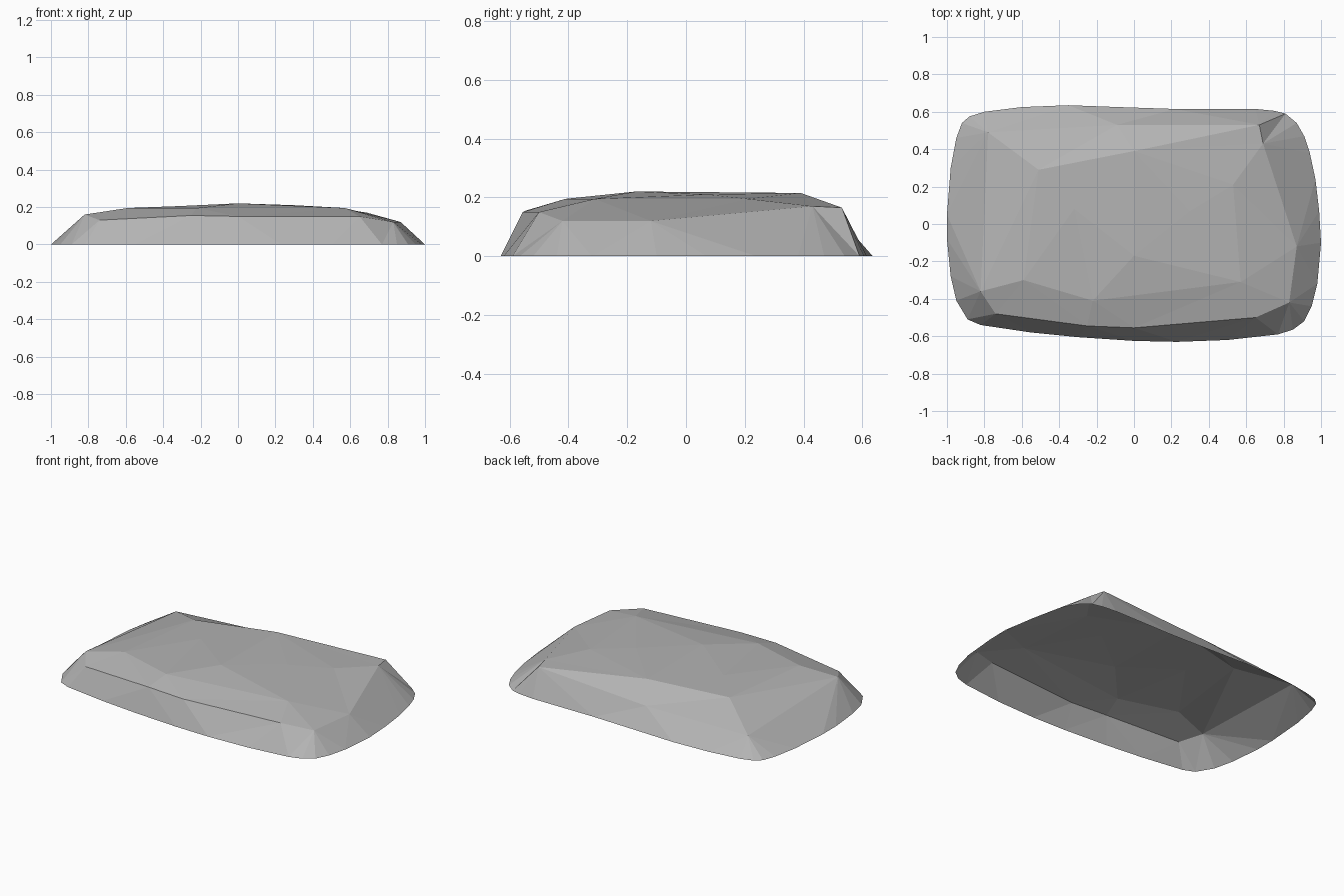
import bpy
import bmesh
from mathutils import Vector
from mathutils.geometry import delaunay_2d_cdt

default_cube = bpy.data.objects.get("Cube")
if default_cube:
    bpy.data.objects.remove(default_cube, do_unlink=True)


def make_material(name, colour):
    material = bpy.data.materials.new(name)
    material.use_nodes = True
    material.diffuse_color = colour
    shader = material.node_tree.nodes["Principled BSDF"]
    shader.inputs["Base Color"].default_value = colour
    shader.inputs["Roughness"].default_value = 0.9
    return material


def closed_loop(start, count):
    """Edges joining consecutive points into a ring."""
    return [(start + i, start + (i + 1) % count) for i in range(count)]


# Rounded footprint of the slab, resting on the ground
footprint = [
    (-.89, -.51), (-.82, -.54), (-.55, -.58), (-.3, -.605), (0, -.625),
    (.23, -.63), (.5, -.62), (.77, -.59), (.85, -.565), (.91, -.52),
    (.95, -.44), (.98, -.32), (1, -.1), (.99, .07), (.97, .24),
    (.94, .38), (.91, .47), (.87, .54), (.81, .59), (.75, .605),
    (.65, .615), (.22, .615), (-.08, .625), (-.35, .635), (-.6, .625),
    (-.8, .6), (-.88, .575), (-.92, .54), (-.95, .46), (-.98, .3),
    (-1, .05), (-1, -.08), (-.98, -.28), (-.95, -.41),
]

# Shoulder where the sloping sides meet the top
shoulder = [
    (-.74, -.48, .13), (-.25, -.545, .155), (0, -.555, .15),
    (.65, -.5, .15), (.83, -.42, .12), (.87, -.12, .12),
    (.69, .43, .17), (.67, .53, .165), (-.09, .53, .12),
    (-.78, .49, .1), (-.82, -.36, .16),
]

# Raised crown facets
crown = [
    (-.59, -.3, .195), (-.22, -.41, .195), (.57, -.31, .195),
    (.53, .21, .195), (0, .39, .215), (-.51, .29, .195),
    (0, -.17, .22), (-.32, .08, .205), (.3, .07, .21),
]

points = [Vector((x, y, 0)) for x, y in footprint]
shoulder_start = len(points)
points += [Vector(p) for p in shoulder]
crown_start = len(points)
points += [Vector(p) for p in crown]

# Creases that must survive triangulation
back_right = shoulder_start + shoulder.index((.69, .43, .17))
back_left = shoulder_start + shoulder.index((-.78, .49, .1))
front_left, front_mid, front_right, right, back, left = range(crown_start, crown_start + 6)
creases = closed_loop(0, len(footprint)) + closed_loop(shoulder_start, len(shoulder))
creases += [
    (front_left, front_mid), (front_mid, front_right), (front_right, right),
    (right, back_right), (back_right, back), (back, left), (left, back_left),
]

flat = [p.to_2d() for p in points]
verts_2d, _, faces, originals, _, _ = delaunay_2d_cdt(flat, creases, [], 1, 0.0001)

# Faceted stone shell, open underneath
bm = bmesh.new()
verts = [bm.verts.new(points[source[0]]) for source in originals]
for face in faces:
    bm.faces.new([verts[i] for i in face])
for face in bm.faces:
    face.normal_update()
    if face.normal.z < 0:
        face.normal_flip()

mesh = bpy.data.meshes.new("stone_slab")
bm.to_mesh(mesh)
bm.free()
mesh.materials.append(make_material("stone grey", (0.45, 0.45, 0.45, 1)))
stone_slab = bpy.data.objects.new("stone_slab", mesh)
bpy.context.collection.objects.link(stone_slab)
